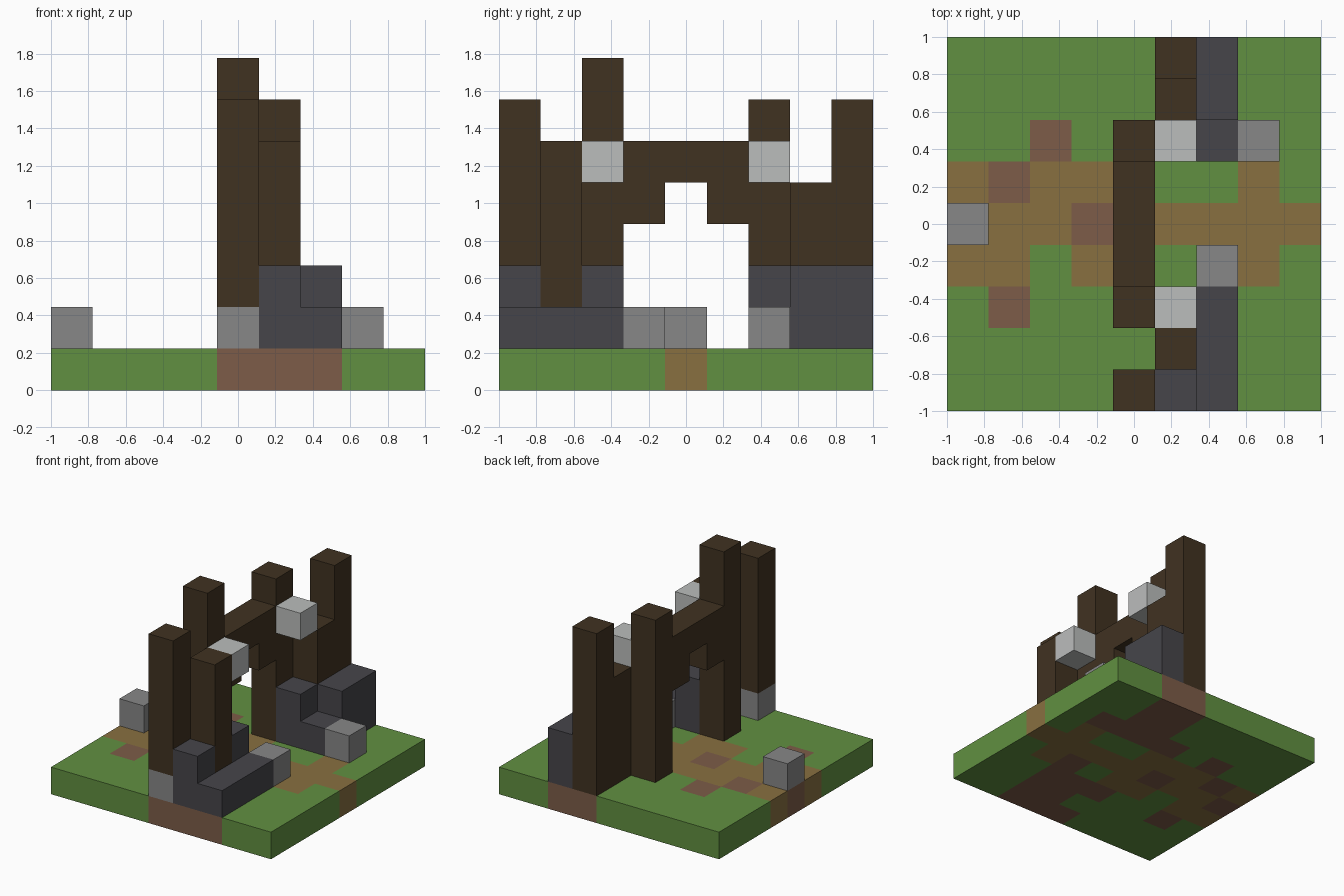
import bpy, bmesh
from math import radians
from mathutils import Vector

if "Cube" in bpy.data.objects:
    bpy.data.objects.remove(bpy.data.objects["Cube"])

N = 9                # cells along each side of the base
S = 2 / N            # size of one cell


def linear(c):
    c /= 255
    return c / 12.92 if c <= 0.04045 else ((c + 0.055) / 1.055) ** 2.4


def material(name, r, g, b):
    m = bpy.data.materials.new(name)
    col = (linear(r), linear(g), linear(b), 1)
    m.diffuse_color = col
    m.use_nodes = True
    bsdf = m.node_tree.nodes["Principled BSDF"]
    bsdf.inputs["Base Color"].default_value = col
    bsdf.inputs["Roughness"].default_value = 0.9
    return m


GRASS = material("grass green", 97, 144, 65)
PATH = material("path tan", 136, 112, 64)
SOIL = material("soil red brown", 125, 92, 72)
WOOD = material("dark wood", 64, 50, 33)
SLATE = material("dark slate", 70, 69, 74)
STONE = material("grey stone", 135, 135, 135)
PALE = material("pale stone", 187, 189, 188)


def finish(bm, name, *mats):
    bmesh.ops.recalc_face_normals(bm, faces=bm.faces)
    me = bpy.data.meshes.new(name)
    bm.to_mesh(me)
    bm.free()
    for m in mats:
        me.materials.append(m)
    ob = bpy.data.objects.new(name, me)
    bpy.context.collection.objects.link(ob)
    return ob


def blocks(name, mat, *boxes):
    """Solid made of whole cells; each box is (x, y, z, width, depth, height)."""
    cells = {(x + a, y + b, z + c) for x, y, z, w, d, h in boxes
             for a in range(w) for b in range(d) for c in range(h)}
    bm = bmesh.new()
    for cell in cells:
        for axis in range(3):
            for side in (0, 1):
                near = list(cell)
                near[axis] += 2 * side - 1
                if tuple(near) in cells:
                    continue
                corners = []
                for u, v in ((0, 0), (1, 0), (1, 1), (0, 1)):
                    p = Vector(cell)
                    p[axis] += side
                    p[(axis + 1) % 3] += u
                    p[(axis + 2) % 3] += v
                    corners.append(bm.verts.new(p * S - Vector((1, 1, 0))))
                bm.faces.new(corners if side else corners[::-1])
    bmesh.ops.remove_doubles(bm, verts=bm.verts, dist=0.001)
    bmesh.ops.dissolve_limit(bm, angle_limit=radians(1), verts=bm.verts, edges=bm.edges)
    return finish(bm, name, mat)


# Ground slab, coloured column by column: g grass, t path, s soil (back row first)
GROUND = """
gggggssgg
gggggssgg
ggsgssssg
tstttggtg
sttsttttt
ttgttgstg
gsggsssgg
gggggssgg
ggggsssgg""".split()[::-1]

bm = bmesh.new()
bmesh.ops.create_grid(bm, x_segments=N, y_segments=N, size=1)
top = bmesh.ops.extrude_face_region(bm, geom=bm.faces[:], use_keep_orig=True)["geom"]
bmesh.ops.translate(bm, vec=(0, 0, S), verts=[v for v in top if isinstance(v, bmesh.types.BMVert)])
for f in bm.faces:
    c = f.calc_center_median()
    i, j = (min(N - 1, max(0, int((k + 1) / S))) for k in (c.x, c.y))
    f.material_index = "gts".index(GROUND[j][i])
finish(bm, "ground", GRASS, PATH, SOIL)

# Wooden gateway: two posts and a stepped lintel
blocks("gate_arch", WOOD,
       (4, 2, 1, 1, 1, 7), (4, 6, 1, 1, 1, 6),
       (4, 3, 5, 1, 3, 1), (4, 3, 4, 1, 1, 1), (4, 5, 4, 1, 1, 1))

# Palisade posts on both sides of the gate
blocks("front_end_post", WOOD, (4, 0, 2, 1, 1, 5))
blocks("front_inner_post", WOOD, (5, 1, 1, 1, 1, 5))
blocks("back_palisade", WOOD, (5, 7, 1, 1, 1, 4), (5, 8, 1, 1, 1, 6))

# Slate footings
blocks("front_footing", SLATE,
       (5, 0, 1, 1, 1, 2), (5, 2, 1, 1, 1, 2), (6, 0, 1, 1, 3, 1))
blocks("back_footing", SLATE,
       (5, 6, 1, 1, 1, 2), (6, 6, 1, 1, 1, 1), (6, 7, 1, 1, 2, 2))

# Loose stones on the ground
for name, x, y in (("front_post_stone", 4, 0), ("front_gate_stone", 6, 3),
                   ("back_gate_stone", 7, 6), ("path_stone", 0, 4)):
    blocks(name, STONE, (x, y, 1, 1, 1, 1))

# Pale blocks hung on the gate posts
for name, y in (("front_lantern", 2), ("back_lantern", 6)):
    blocks(name, PALE, (5, y, 5, 1, 1, 1))
